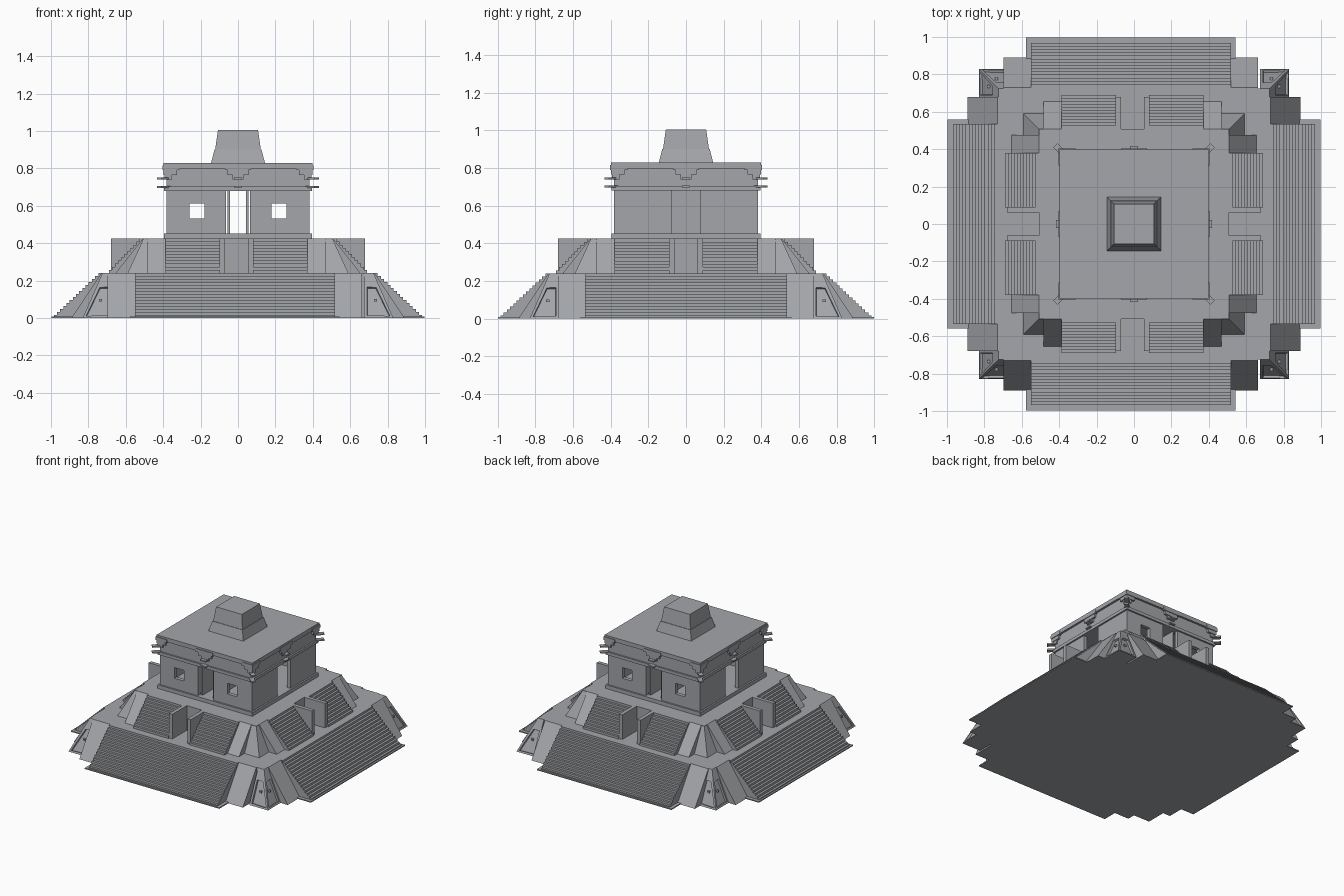
import bpy, bmesh, math
from mathutils import Matrix

if "Cube" in bpy.data.objects:
    bpy.data.objects.remove(bpy.data.objects["Cube"])

stone = bpy.data.materials.new("grey stone")
stone.diffuse_color = (0.37, 0.38, 0.40, 1)
stone.use_nodes = True
stone.node_tree.nodes["Principled BSDF"].inputs["Base Color"].default_value = stone.diffuse_color


class Part:
    """Collects solids into one named object."""
    def __init__(self, name):
        self.name, self.bm, self.m = name, bmesh.new(), Matrix()

    def hexa(self, bottom, z0, top, z1):
        rings = []
        for (x0, x1, y0, y1), z in ((bottom, z0), (top, z1)):
            rings.append([self.bm.verts.new(self.m @ Matrix.Translation((x, y, z)).translation)
                          for x, y in ((x0, y0), (x1, y0), (x1, y1), (x0, y1))])
        a, b = rings
        faces = [self.bm.faces.new(a[::-1]), self.bm.faces.new(b)]
        for i in range(4):
            j = (i + 1) % 4
            faces.append(self.bm.faces.new((a[i], a[j], b[j], b[i])))
        return faces            # bottom, top, front, right, back, left

    def box(self, x0, x1, y0, y1, z0, z1):
        return self.hexa((x0, x1, y0, y1), z0, (x0, x1, y0, y1), z1)

    def square(self, r0, z0, r1, z1):
        return self.hexa((-r0, r0, -r0, r0), z0, (-r1, r1, -r1, r1), z1)

    def extrude(self, profile, x0, x1):
        a, b = [[self.bm.verts.new(self.m @ Matrix.Translation((x, y, z)).translation)
                 for y, z in profile] for x in (x0, x1)]
        self.bm.faces.new(a)
        self.bm.faces.new(b[::-1])
        for i in range(len(a)):
            j = (i + 1) % len(a)
            self.bm.faces.new((a[i], b[i], b[j], a[j]))

    def side(self, k, offset=0.0):
        """Work on side k (0 front, 1 right, 2 back, 3 left) in front-side coordinates."""
        shift = (offset, 0, -offset, 0)[k]
        self.m = Matrix.Rotation(k * math.pi / 2, 4, 'Z') @ Matrix.Translation((shift, 0, 0))

    def done(self):
        bmesh.ops.recalc_face_normals(self.bm, faces=self.bm.faces[:])
        me = bpy.data.meshes.new(self.name)
        self.bm.to_mesh(me)
        self.bm.free()
        me.materials.append(stone)
        bpy.context.collection.objects.link(bpy.data.objects.new(self.name, me))


def stair_profile(y_out, y_in, z0, z1, n):
    pts = []
    for i in range(n):
        y = -(y_out + (y_in - y_out) * i / n)
        pts += [(y, z0 + (z1 - z0) * i / n), (y, z0 + (z1 - z0) * (i + 1) / n)]
    return pts + [(-y_in + 0.02, z1), (-y_in + 0.02, z0)]


T1, T2 = 0.24, 0.425     # terrace heights
OFF1, OFF2 = -0.017, -0.008

# terrace cores
p = Part("lower_terrace")
p.square(0.725, 0, 0.725, T1)
p.done()
p = Part("upper_terrace")
p.square(0.508, T1, 0.508, T2)
p.done()

# stairs with a ground sill
p = Part("lower_stairs")
for k in range(4):
    p.side(k, OFF1)
    p.extrude(stair_profile(0.985, 0.73, 0, T1, 15), -0.535, 0.535)
    p.box(-0.56, 0.56, -0.998, -0.7, 0, 0.008)
p.done()
p = Part("upper_stairs")
for k in range(4):
    p.side(k, OFF2)
    for s in (-1, 1):
        p.extrude(stair_profile(0.69, 0.51, T1, T2, 11), s * 0.088, s * 0.38)
p.done()

# upright plates flanking the central passage
p = Part("passage_walls")
for k in range(4):
    p.side(k, OFF2)
    for s in (-1, 1):
        p.box(s * 0.062, s * 0.09, -0.68, -0.5, T1, T2)
p.done()

# sloped buttresses beside the stairs
p = Part("buttresses")
for k in range(4):
    for s in (-1, 1):
        p.side(k, OFF1)
        p.extrude([(-0.89, 0), (-0.73, T1), (-0.6, T1), (-0.6, 0)], s * 0.53, s * 0.68)
        p.side(k, OFF2)
        p.extrude([(-0.655, T1), (-0.508, T2), (-0.45, T2), (-0.45, T1)], s * 0.375, s * 0.475)
p.done()

# hipped corners, the lower ones with recessed niches and a small peg
p = Part("terrace_corners")
for k in range(4):
    p.side(k)
    lo, mid, hi = -0.83, -0.751, -0.725
    faces = p.hexa((lo, -0.675, lo, -0.675), 0, (mid, -0.675, mid, -0.675), 0.18)
    p.hexa((mid, -0.675, mid, -0.675), 0.18, (hi, -0.675, hi, -0.675), T1)
    bmesh.ops.recalc_face_normals(p.bm, faces=faces)
    for f in (faces[2], faces[5]):
        bmesh.ops.inset_individual(p.bm, faces=[f], thickness=0.022)
        bmesh.ops.inset_individual(p.bm, faces=[f], thickness=0.002, depth=-0.014)
    p.box(-0.742, -0.726, -0.785, -0.74, 0.088, 0.102)
    p.box(-0.785, -0.74, -0.742, -0.726, 0.088, 0.102)
    p.hexa((-0.59, -0.45, -0.59, -0.45), T1, (-0.505, -0.45, -0.505, -0.45), T2)
p.done()

# temple base and walls: windows and door front and back, doors only at the sides
p = Part("temple_base")
p.square(0.395, T2, 0.395, 0.453)
p.done()
p = Part("temple_walls")
for k in range(4):
    p.side(k)
    for s in (-1, 1):
        if k % 2:
            p.box(s * 0.075, s * 0.383, -0.383, -0.355, 0.453, 0.685)
        else:
            p.box(s * 0.26, s * 0.383, -0.383, -0.355, 0.453, 0.685)
            p.box(s * 0.065, s * 0.18, -0.383, -0.355, 0.453, 0.685)
            for z0, z1 in ((0.453, 0.532), (0.612, 0.685)):
                p.box(s * 0.18, s * 0.26, -0.383, -0.355, z0, z1)
p.side(0)
for s in (-1, 1):
    p.box(s * 0.043, s * 0.056, -0.36, 0.36, 0.453, 0.685)
p.done()

# frieze with ledge and roof slab
p = Part("frieze")
p.square(0.395, 0.68, 0.395, 0.703)
p.square(0.383, 0.70, 0.383, 0.805)
p.done()
p = Part("roof_slab")
p.square(0.398, 0.797, 0.398, 0.828)
p.done()

# stepped carved ornaments at mid-sides and corners, with pegs
p = Part("frieze_ornaments")
STEPS = ((0.07, 0.79, 0.815, 0.403), (0.055, 0.765, 0.79, 0.398), (0.03, 0.74, 0.765, 0.393))
for k in range(4):
    p.side(k)
    for w, z0, z1, out in STEPS:
        p.box(-w, w, -out, -0.37, z0, z1)
        c = 0.39 - w * 1.05
        p.box(-out, -c + 0.005, -out, -0.37, z0, z1)
        p.box(-out, -0.37, -out, -c + 0.005, z0, z1)
    p.box(-0.022, 0.022, -0.418, -0.37, 0.74, 0.75)
    p.box(-0.022, 0.022, -0.412, -0.37, 0.697, 0.706)
    p.m = Matrix.Rotation(k * math.pi / 2 + math.pi / 4, 4, 'Z')
    for z in (0.745, 0.701):
        p.box(-0.016, 0.016, -0.595, -0.5, z - 0.005, z + 0.005)
p.done()

# tapered roof crest
p = Part("roof_crest")
p.square(0.145, 0.825, 0.126, 0.90)
p.square(0.122, 0.90, 0.107, 1.005)
p.done()
